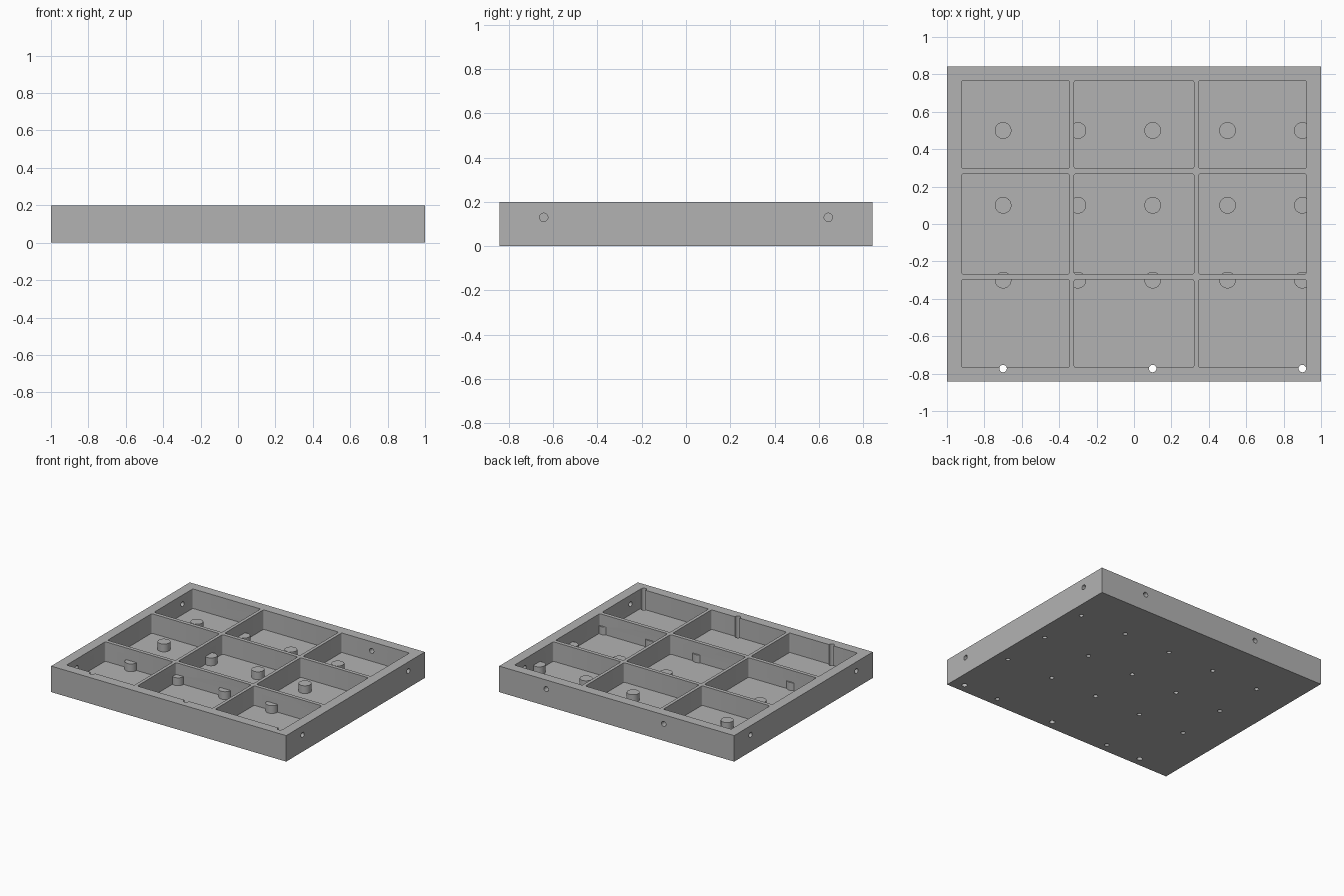
import bpy
import bmesh
from math import radians
from mathutils import Matrix, Vector

if "Cube" in bpy.data.objects:
    bpy.data.objects.remove(bpy.data.objects["Cube"], do_unlink=True)

LENGTH, DEPTH, HEIGHT = 2.0, 1.685, 0.2
FLOOR, BOSS_TOP = 0.05, 0.11
BOSS_X = [-0.7, -0.3, 0.1, 0.5, 0.9]
BOSS_Y = [-0.3, 0.1, 0.5]
COLUMNS = [(-0.922, -0.345), (-0.32, 0.32), (0.345, 0.922)]
ROWS = [(-0.767, -0.297), (-0.268, 0.268), (0.297, 0.767)]

grey = bpy.data.materials.new("plain grey")
grey.use_nodes = True
grey.diffuse_color = (0.45, 0.45, 0.45, 1)
grey.node_tree.nodes["Principled BSDF"].inputs["Base Color"].default_value = grey.diffuse_color


def box(bm, low, high, corner=0.0):
    """Box between two corners, with optional rounded upright edges."""
    low, high = Vector(low), Vector(high)
    matrix = Matrix.Translation((low + high) / 2) @ Matrix.Diagonal((*(high - low), 1))
    verts = bmesh.ops.create_cube(bm, size=1, matrix=matrix)["verts"]
    if corner:
        edges = {e for v in verts for e in v.link_edges}
        upright = [e for e in edges
                   if abs(e.verts[0].co.z - e.verts[1].co.z) > 0.01]
        bmesh.ops.bevel(bm, geom=upright, offset=corner, segments=4,
                        profile=0.5, affect='EDGES')


def rod(bm, start, end, radius, sides=32):
    """Capped cylinder running from start to end."""
    start, end = Vector(start), Vector(end)
    axis = end - start
    turn = Vector((0, 0, 1)).rotation_difference(axis).to_matrix().to_4x4()
    bmesh.ops.create_cone(bm, cap_ends=True, segments=sides, radius1=radius,
                          radius2=radius, depth=axis.length,
                          matrix=Matrix.Translation((start + end) / 2) @ turn)


def make_object(name, bm):
    mesh = bpy.data.meshes.new(name)
    bm.to_mesh(mesh)
    bm.free()
    mesh.materials.append(grey)
    obj = bpy.data.objects.new(name, mesh)
    bpy.context.scene.collection.objects.link(obj)
    return obj


def combine(target, tool, operation):
    """Apply a boolean and discard the tool."""
    mod = target.modifiers.new(operation.lower(), 'BOOLEAN')
    mod.object, mod.operation, mod.solver = tool, operation, 'EXACT'
    bpy.context.view_layer.objects.active = target
    bpy.ops.object.modifier_apply(modifier=mod.name)
    bpy.data.objects.remove(tool, do_unlink=True)


# Solid block
bm = bmesh.new()
box(bm, (-LENGTH / 2, -DEPTH / 2, 0), (LENGTH / 2, DEPTH / 2, HEIGHT))
tray = make_object("compartment_tray", bm)

# Nine open compartments
bm = bmesh.new()
for x0, x1 in COLUMNS:
    for y0, y1 in ROWS:
        box(bm, (x0, y0, FLOOR), (x1, y1, HEIGHT + 0.1), corner=0.01)
combine(tray, make_object("compartments", bm), 'DIFFERENCE')

# Round bosses on the floor, some merging into the walls
bm = bmesh.new()
for x in BOSS_X:
    for y in BOSS_Y:
        rod(bm, (x, y, FLOOR - 0.02), (x, y, BOSS_TOP), 0.0445)
combine(tray, make_object("bosses", bm), 'UNION')

bm = bmesh.new()
# Blind screw holes under the bosses
for x in BOSS_X:
    for y in BOSS_Y:
        rod(bm, (x, y, -0.05), (x, y, 0.09), 0.016, 24)
# Upright holes through the front wall
for x in (-0.7, 0.1, 0.9):
    rod(bm, (x, -0.773, -0.05), (x, -0.773, HEIGHT + 0.05), 0.02, 24)
# Shallow holes below the front wall, and cross holes in the back wall
for x in (-0.4, 0.6):
    rod(bm, (x, -0.773, -0.05), (x, -0.773, 0.035), 0.016, 24)
    rod(bm, (x, 0.74, 0.13), (x, 0.9, 0.13), 0.019, 24)
# Cross holes in both end walls
for side in (-1, 1):
    for y in (-0.643, 0.643):
        rod(bm, (side * 0.9, y, 0.13), (side * 1.05, y, 0.13), 0.019, 24)
combine(tray, make_object("holes", bm), 'DIFFERENCE')

# Smooth round surfaces, crisp edges
bpy.ops.object.select_all(action='DESELECT')
tray.select_set(True)
bpy.context.view_layer.objects.active = tray
bpy.ops.object.shade_smooth_by_angle(angle=radians(30))
